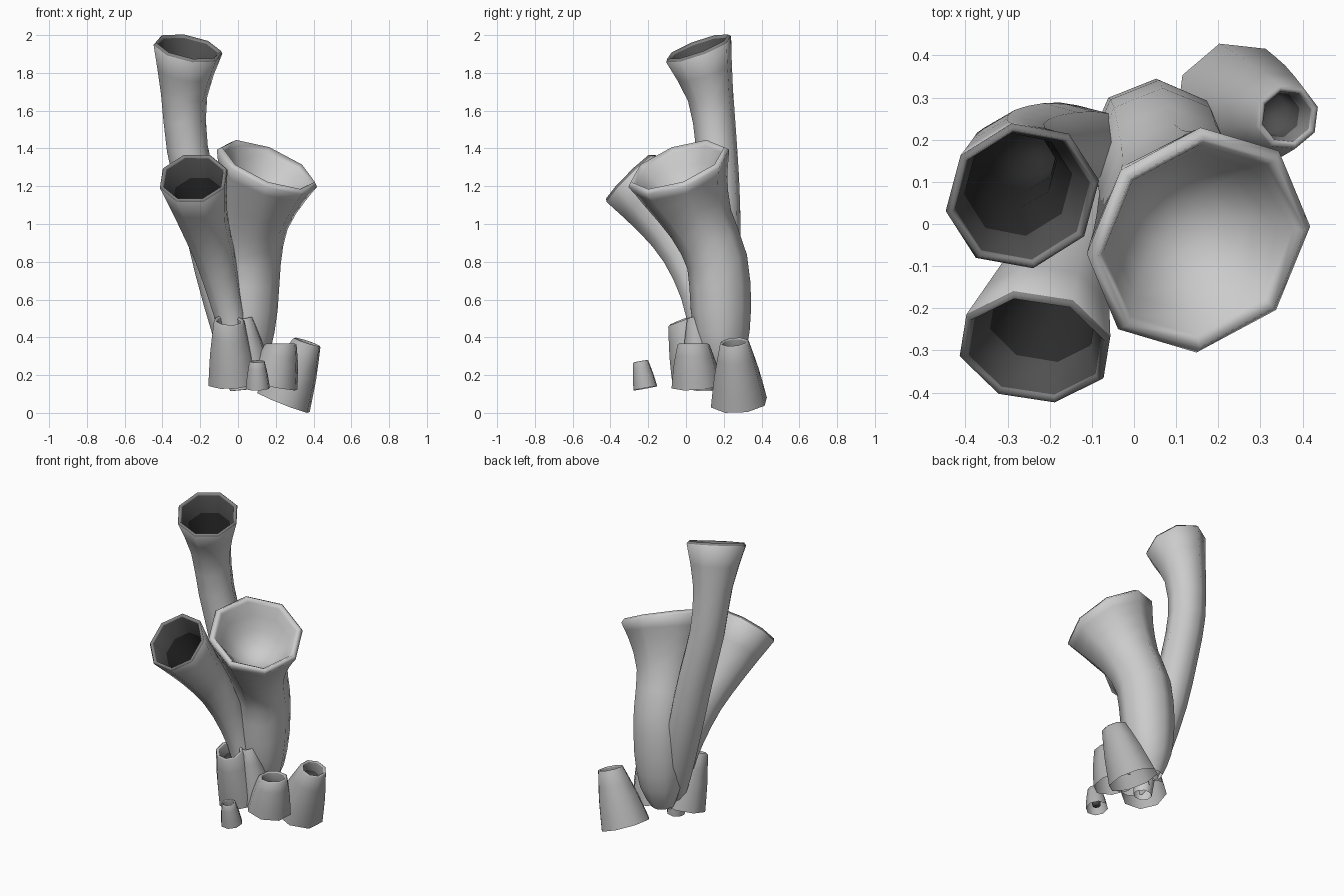
import bpy, bmesh, math
from mathutils import Vector

if "Cube" in bpy.data.objects:
    bpy.data.objects.remove(bpy.data.objects["Cube"])

SIDES = 8


def grey(name, v):
    m = bpy.data.materials.new(name)
    m.diffuse_color = (v, v, v, 1)
    m.use_nodes = True
    m.node_tree.nodes["Principled BSDF"].inputs["Base Color"].default_value = m.diffuse_color
    return m


outer = grey("outer_grey", 0.8)
bud_grey = grey("bud_grey", 0.45)
pale = grey("pale_inside", 1.0)
dark = [grey("rim_dark", 0.22), grey("inside_dark", 0.08), grey("inside_deep", 0.025)]


def refine(rings):
    """Insert a smooth in-between ring in every gap."""
    q = [Vector(r) for r in rings]
    n = len(q)
    out = []
    for i in range(n - 1):
        before = q[i - 1] if i else q[0] * 2 - q[1]
        after = q[i + 2] if i + 2 < n else q[-1] * 2 - q[-2]
        out += [q[i], (q[i] + q[i + 1]) * 0.5625 - (before + after) * 0.0625]
    return out + [q[-1]]


def tube(name, rings, rim_normal, phase, inside, skin, lining, lip=0.88):
    """Hollow eight-sided tube along rings (x, y, z, radius), open at the base.
    inside: (depth, radius factor) steps of the lining below the rim."""
    rings = refine(rings)
    pts = [r.to_3d() for r in rings]
    rad = [r[3] for r in rings]
    n = len(pts)
    nrm = [(pts[min(i + 1, n - 1)] - pts[max(i - 1, 0)]).normalized() for i in range(n)]
    if rim_normal:
        rim = Vector(rim_normal).normalized()
        for i, w in ((-1, 1), (-2, 0.7), (-3, 0.35)):
            nrm[i] = nrm[i].lerp(rim, w).normalized()
    bm = bmesh.new()

    def ring(p, d, r):
        u = (Vector((1, 0, 0)) - d * d.x).normalized()
        v = d.cross(u)
        angs = [math.radians(phase) + math.tau * k / SIDES for k in range(SIDES)]
        return [bm.verts.new(p + (u * math.cos(a) + v * math.sin(a)) * r) for a in angs]

    # outer wall, rounded lip, lining
    loops = [ring(pts[i], nrm[i], rad[i]) for i in range(n)]
    top, d, r = pts[-1], nrm[-1], rad[-1]
    loops.append(ring(top + d * 0.08 * r, d, r * (1 + lip) / 2))
    loops.append(ring(top, d, r * lip))
    for depth, f in inside:
        # walk back down the path by the given depth
        i, left = n - 1, depth
        while i > 1 and left > (pts[i] - pts[i - 1]).length:
            left -= (pts[i] - pts[i - 1]).length
            i -= 1
        t = left / (pts[i] - pts[i - 1]).length
        loops.append(ring(pts[i].lerp(pts[i - 1], t),
                          nrm[i].lerp(nrm[i - 1], t).normalized(), r * f))
    for row, (a, b) in enumerate(zip(loops, loops[1:])):
        slot = 0 if row < n - 1 else min(row - n + 2, 1 + (row > n) + (row > n + 1))
        for k in range(SIDES):
            j = (k + 1) % SIDES
            bm.faces.new((a[k], a[j], b[j], b[k])).material_index = slot
    bm.faces.new(loops[-1]).material_index = 3
    for f in bm.faces:
        f.smooth = True
    me = bpy.data.meshes.new(name)
    bm.to_mesh(me)
    bm.free()
    for m in [skin] + lining:
        me.materials.append(m)
    ob = bpy.data.objects.new(name, me)
    bpy.context.collection.objects.link(ob)
    return ob


deep = [(0.10, 0.70), (0.30, 0.54), (0.55, 0.45), (0.75, 0.3)]
bowl = [(0.06, 0.72), (0.13, 0.55), (0.18, 0.34), (0.20, 0.12)]

# tall tube at the back left
tube("tall_tube", [
    (-0.02, 0.13, 0.24, 0.05), (-0.05, 0.15, 0.42, 0.085), (-0.12, 0.175, 0.75, 0.108),
    (-0.20, 0.178, 1.10, 0.11), (-0.268, 0.162, 1.40, 0.11), (-0.285, 0.13, 1.68, 0.124),
    (-0.265, 0.067, 1.925, 0.187)], (0.2, -0.37, 1), 8, deep, outer, dark)

# wide tube with the broad funnel mouth
tube("wide_tube", [
    (0.03, 0.19, 0.20, 0.07), (0.04, 0.19, 0.33, 0.13), (0.05, 0.185, 0.55, 0.16),
    (0.065, 0.165, 0.80, 0.162), (0.09, 0.08, 1.00, 0.175), (0.13, 0.0, 1.18, 0.235),
    (0.153, -0.038, 1.295, 0.285)], (0.42, -0.38, 1), -1, bowl, outer, [pale] * 3, lip=0.85)

# forward-leaning tube at the front left
tube("leaning_tube", [
    (0.01, 0.09, 0.12, 0.055), (-0.02, 0.09, 0.40, 0.075), (-0.07, 0.06, 0.62, 0.09),
    (-0.125, -0.02, 0.84, 0.11), (-0.185, -0.14, 1.03, 0.135),
    (-0.235, -0.29, 1.24, 0.187)], (-0.1, -0.7, 0.7), 16, deep, outer, dark)

# short young tubes around the base: base ring, top ring, rim normal
buds = {
    "left_bud": ((-0.025, 0.06, 0.16, 0.137), (-0.048, -0.02, 0.485, 0.083), (0.05, -0.4, 1)),
    "inner_bud": ((0.085, 0.08, 0.17, 0.11), (0.035, 0.05, 0.50, 0.045), None),
    "middle_bud": ((0.185, 0.055, 0.145, 0.137), (0.225, 0.04, 0.36, 0.088), (0, 0, 1)),
    "right_bud": ((0.24, 0.28, 0.055, 0.155), (0.363, 0.255, 0.37, 0.08), (0.33, -0.1, 1)),
    "tiny_bud": ((0.105, -0.215, 0.13, 0.066), (0.10, -0.24, 0.27, 0.042), None),
}
for name, (base, top, normal) in buds.items():
    mid = (Vector(base) + Vector(top)) / 2
    mid[3] *= 1.05
    tube(name, [base, mid, top], normal, 15, [(0.06, 0.7), (0.12, 0.6)],
         bud_grey, [bud_grey, dark[0], dark[1]], lip=0.78)
